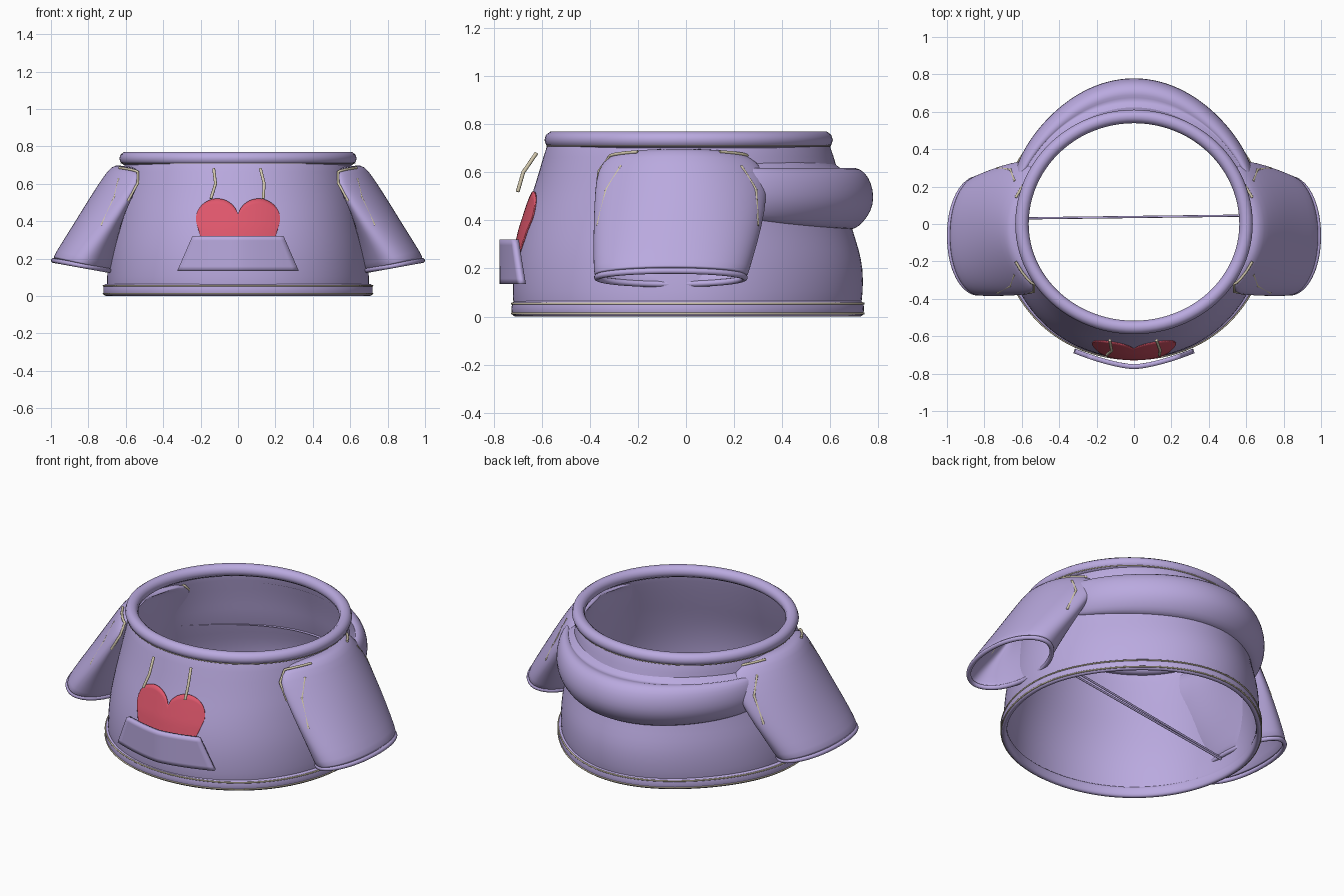
import bpy, bmesh, math

if "Cube" in bpy.data.objects:
    bpy.data.objects.remove(bpy.data.objects["Cube"])


def material(name, rgb):
    m = bpy.data.materials.new(name)
    m.diffuse_color = (*rgb, 1)
    m.use_nodes = True
    m.node_tree.nodes["Principled BSDF"].inputs["Base Color"].default_value = m.diffuse_color
    return m


LAVENDER = material("lavender cloth", (0.49, 0.40, 0.74))
RED = material("heart red", (0.74, 0.095, 0.15))
CREAM = material("cream cord", (0.65, 0.58, 0.42))


def lerp_table(table, t):
    """Interpolate rows of (key, a, b, ...) at key t."""
    t = min(max(t, table[0][0]), table[-1][0])
    for a, b in zip(table, table[1:]):
        if t <= b[0]:
            f = (t - a[0]) / (b[0] - a[0])
            return [p + (q - p) * f for p, q in zip(a[1:], b[1:])]


def loft(name, rows, mat, wrap=True, close=False, caps=(), thick=0, subsurf=1, offset=0):
    """Skin a list of point rows; wrap closes each row, close joins last to first."""
    bm = bmesh.new()
    vs = [[bm.verts.new(p) for p in row] for row in rows]
    n, m = len(vs), len(vs[0])
    for i in range(n if close else n - 1):
        for j in range(m if wrap else m - 1):
            a, b = vs[i], vs[(i + 1) % n]
            k = (j + 1) % m
            bm.faces.new((a[j], a[k], b[k], b[j]))
    for c in caps:
        bm.faces.new(vs[c])
    bmesh.ops.recalc_face_normals(bm, faces=bm.faces)
    me = bpy.data.meshes.new(name)
    bm.to_mesh(me)
    bm.free()
    for p in me.polygons:
        p.use_smooth = True
    me.materials.append(mat)
    ob = bpy.data.objects.new(name, me)
    bpy.context.collection.objects.link(ob)
    if thick:
        s = ob.modifiers.new("thickness", 'SOLIDIFY')
        s.thickness, s.offset = thick, offset
    if subsurf:
        ob.modifiers.new("smooth", 'SUBSURF').levels = subsurf
        ob.modifiers["smooth"].render_levels = subsurf
    return ob


def tube(name, pts, radius, mat, closed=False):
    cu = bpy.data.curves.new(name, 'CURVE')
    cu.dimensions = '3D'
    cu.bevel_depth, cu.bevel_resolution = radius, 3
    cu.use_fill_caps = True
    sp = cu.splines.new('POLY')
    sp.points.add(len(pts) - 1)
    for p, co in zip(sp.points, pts):
        p.co = (*co, 1)
    sp.use_cyclic_u = closed
    sp.use_smooth = True
    cu.materials.append(mat)
    ob = bpy.data.objects.new(name, cu)
    bpy.context.collection.objects.link(ob)
    return ob


def ring(rx, front, back, z, n=64):
    """Horizontal loop, a little narrower at the back corners low down."""
    w = min(1, max(0, (.72 - z) / .3))
    out = []
    for i in range(n):
        a = math.tau * i / n
        s = math.sin(a)
        k = 1 - w * (.038 if s > 0 else -.012) * math.sin(2 * a) ** 2
        out.append((k * rx * math.cos(a), k * s * (back if s > 0 else front), z))
    return out


def spow(v, e):
    return math.copysign(abs(v) ** e, v)


# body shell: height, half width, front depth, back depth
BODY = [(0.03, .695, .712, .722), (0.1, .697, .718, .733), (0.2, .690, .714, .733),
        (0.28, .680, .702, .715), (0.36, .665, .684, .688), (0.45, .650, .655, .665),
        (0.5, .641, .638, .655), (0.6, .622, .607, .630), (0.73, .598, .570, .590)]
loft("body", [ring(*r[1:], r[0]) for r in BODY], LAVENDER, thick=0.01)


def body_front(x, z):
    rx, f, _ = lerp_table(BODY, z)
    return -f * math.sqrt(1 - (x / rx) ** 2)


# neck ring and bottom hem
tube("neck_ring", ring(.599, .553, .575, .735, 96), .036, LAVENDER, True)
hem = [(0, .012), (.008, .0), (.026, .0), (.034, .012),
       (.034, .052), (.026, .066), (.008, .066), (0, .052)]
loft("hem", [ring(.688 + o, .693 + o, .708 + o, z) for o, z in hem], LAVENDER, close=True)
for z, o in ((.054, .031), (.013, .031)):
    tube("hem_piping", ring(.688 + o, .693 + o, .708 + o, z, 96), .0045, CREAM, True)
tube("neck_piping", ring(.624, .578, .600, .710, 96), .003, CREAM, True)

# hood folded down around the back: outer profile swept, tapering to the sleeves
HOOD = [(.605, .650), (.650, .606), (.675, .612), (.705, .622), (.745, .602), (.772, .555),
        (.783, .495), (.772, .440), (.735, .388), (.700, .362), (.665, .362)]
rows = []
N = 40
for i in range(N + 1):
    a = math.radians(20 + 140 * i / N)
    k = max(0, math.sin(math.pi * i / N)) ** .6
    corner = 1 - .04 * math.sin(2 * a) ** 2
    row = []
    for r, z in HOOD:
        r = .65 + (r - .65) * (.3 + .7 * k) * 1.0 if r > .65 else r
        r = r * corner if r > .65 else r
        z = z + (1 - k) * .06 * (.62 - z) / .26
        row.append((r * math.cos(a), r * math.sin(a), z))
    rows.append(row)
loft("hood", rows, LAVENDER, wrap=False)

# sleeves: inner x, z, outer x, z, y centre, y half width, bend round the body
SLEEVE = [(.60, .675, .635, .695, -.03, .20, .06), (.60, .64, .675, .69, -.03, .29, .10),
          (.605, .58, .715, .635, -.02, .345, .12), (.62, .48, .775, .545, -.02, .355, .10),
          (.635, .33, .860, .405, -.035, .345, .05), (.665, .20, .945, .270, -.055, .325, .01),
          (.685, .135, .987, .200, -.063, .315, 0)]


def sleeve_point(s, a, xi, zi, xo, zo, yc, hy, bend):
    u, v = spow(math.cos(a), 1.05), spow(math.sin(a), .95)
    x = (xi + xo) / 2 + (xo - xi) / 2 * u - bend * v * v
    return (s * x, yc + hy * v, (zi + zo) / 2 + (zo - zi) / 2 * u)


def sleeve_ring(s, row, n=40):
    return [sleeve_point(s, math.tau * j / n, *row) for j in range(n)]


for s, side in ((1, "right"), (-1, "left")):
    loft(side + "_sleeve", [sleeve_ring(s, r) for r in SLEEVE], LAVENDER,
         caps=(0,), thick=0.012)
    tube(side + "_cuff", sleeve_ring(s, (.682, .135, .987, .190, -.063, .307, 0), 64),
         .013, LAVENDER, True)
    # stitched armhole seams on the front and back of each sleeve
    for d, end in ((-1, "front"), (1, "back")):
        arch = [sleeve_point(s, d * math.radians(98), *r) for r in (SLEEVE[3], SLEEVE[2])]
        arch += [sleeve_point(s, d * math.radians(g), *SLEEVE[1]) for g in (95, 80, 65, 50, 35)]
        tube(side + "_armhole_seam_" + end, arch, .007, CREAM)
        line = [sleeve_point(s, d * math.radians(g), *r)
                for g, r in zip((45, 60, 74), SLEEVE[2:5])]
        tube(side + "_sleeve_seam_" + end, line, .007, CREAM)
    # drawstrings hanging from the neck
    dx = -.01 if s < 0 else 0
    tube(side + "_drawstring", [(s * .13 if s < 0 else .12, -.622, .68),
                                (s * .13 + .01, -.677, .60),
                                (s * .135 + dx, -.70, .52)], .008, CREAM)

# heart patch lying on the front
rows = []
for i in range(61):
    x = -.2245 * math.cos(math.pi * i / 60)
    ax = abs(x)
    top = .405 + math.sqrt(max(0, .115 ** 2 - (ax - .11) ** 2))
    low = .18 + .225 * (ax / .225) ** 4
    zs = [low + (top - low) * j / 12 for j in range(13)]
    rows.append([(x, body_front(x, z) - .011, z) for z in zs])
loft("heart_patch", rows, RED, wrap=False, thick=.006, subsurf=0)

# front pocket: trapezoid plate curved round the belly
rows = []
for j in range(9):
    t = j / 8
    half = .32 - .08 * t
    rows.append([(half * u / 10, -.763 + .085 * abs(half * u / 10 / .32) ** 1.5, .135 + .185 * t)
                 for u in range(-10, 11)])
loft("front_pocket", rows, LAVENDER, wrap=False, thick=.026, subsurf=0)

# loose thread stretched across the inside
for dz in (0, .03):
    tube("inner_thread", [(-.60, .03, .04 + dz / 3), (.60, .045, .19 + dz)], .006, LAVENDER)
